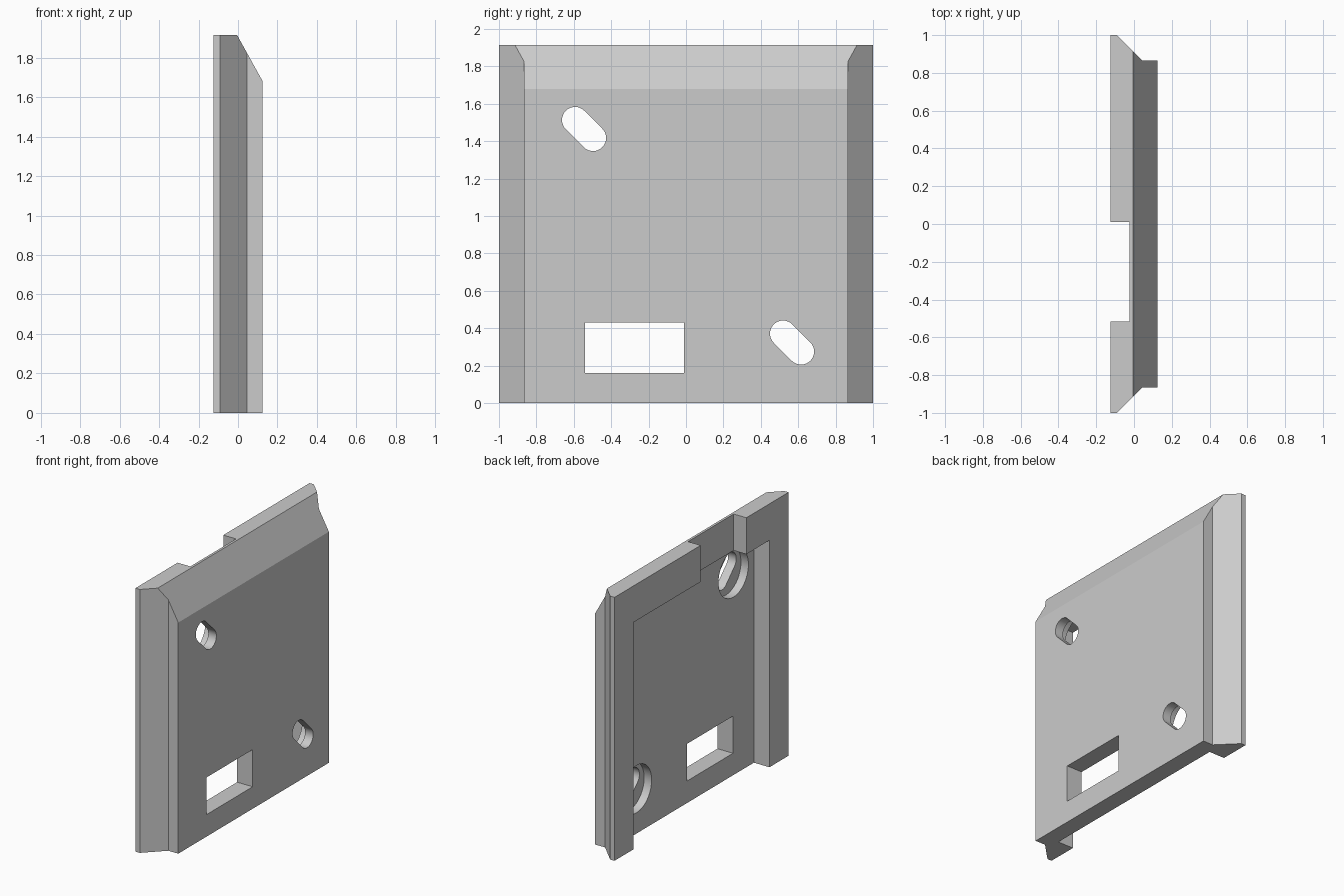
import bpy, bmesh, math
from mathutils import Vector

if "Cube" in bpy.data.objects:
    bpy.data.objects.remove(bpy.data.objects["Cube"], do_unlink=True)

HEIGHT = 1.915
FRONT, BACK = 0.125, -0.125

grey = bpy.data.materials.new("light grey")
grey.use_nodes = True
grey.diffuse_color = (0.6, 0.6, 0.6, 1)
grey.node_tree.nodes["Principled BSDF"].inputs["Base Color"].default_value = (0.6, 0.6, 0.6, 1)


def prism(name, points, sweep):
    """Extrude a closed loop of 3D points along the sweep vector."""
    bm = bmesh.new()
    face = bm.faces.new([bm.verts.new(p) for p in points])
    out = bmesh.ops.extrude_face_region(bm, geom=[face])
    moved = [v for v in out["geom"] if isinstance(v, bmesh.types.BMVert)]
    bmesh.ops.translate(bm, verts=moved, vec=Vector(sweep))
    bmesh.ops.recalc_face_normals(bm, faces=bm.faces)
    mesh = bpy.data.meshes.new(name)
    bm.to_mesh(mesh)
    bm.free()
    mesh.materials.append(grey)
    obj = bpy.data.objects.new(name, mesh)
    bpy.context.collection.objects.link(obj)
    return obj


def cut(name, points, sweep):
    """Subtract a prism from the plate."""
    cutter = prism(name, points, sweep)
    cutter.hide_render = True
    mod = plate.modifiers.new(name, 'BOOLEAN')
    mod.operation = 'DIFFERENCE'
    mod.solver = 'EXACT'
    mod.object = cutter
    bpy.context.view_layer.objects.active = plate
    bpy.ops.object.modifier_apply(modifier=name)
    bpy.data.objects.remove(cutter, do_unlink=True)


def cut_box(name, x, y, z):
    cut(name, [(x[0], y[0], z[0]), (x[0], y[1], z[0]), (x[0], y[1], z[1]), (x[0], y[0], z[1])],
        (x[1] - x[0], 0, 0))


def arc(x, y, z, radius, start, sweep, steps):
    angles = [math.radians(start + sweep * i / steps) for i in range(steps + 1)]
    return [(x, y + radius * math.cos(a), z + radius * math.sin(a)) for a in angles]


# Plate with sloped side flanges
half = [(BACK, 1), (-0.09, 1), (0.045, 0.865), (FRONT, 0.865)]
outline = half + [(x, -y) for x, y in reversed(half)]
plate = prism("cover_plate", [(x, y, 0) for x, y in outline], (0, 0, HEIGHT))

# Sloped top edge on the front
cut("top_slope", [(-0.005, -1.2, HEIGHT), (0.125, -1.2, 1.68), (0.225, -1.2, 1.499),
                  (0.225, -1.2, 2.1), (-0.005, -1.2, 2.1)], (0, 2.4, 0))

# Rear recess open at the bottom, rim notch and window
cut_box("rear_recess", (-0.3, 0.0), (-0.78, 0.78), (-0.2, 1.65))
cut_box("rim_notch", (-0.3, -0.023), (-0.515, 0.01), (1.6, 2.1))
cut_box("window", (-0.3, 0.3), (-0.54, -0.01), (0.16, 0.43))

# Diagonal slots with round counterbores behind
for i, (y, z) in enumerate([(-0.545, 1.465), (0.567, 0.323)]):
    cut(f"counterbore_{i}", arc(-0.08, y, z, 0.172, 0, 352.5, 47), (0.14, 0, 0))
    d = 0.048
    slot = arc(-0.2, y - d, z + d, 0.07, 45, 180, 16) + arc(-0.2, y + d, z - d, 0.07, 225, 180, 16)
    cut(f"slot_{i}", slot, (0.5, 0, 0))

bpy.ops.object.select_all(action='DESELECT')
plate.select_set(True)
bpy.context.view_layer.objects.active = plate
bpy.ops.object.shade_smooth_by_angle(angle=math.radians(25))
